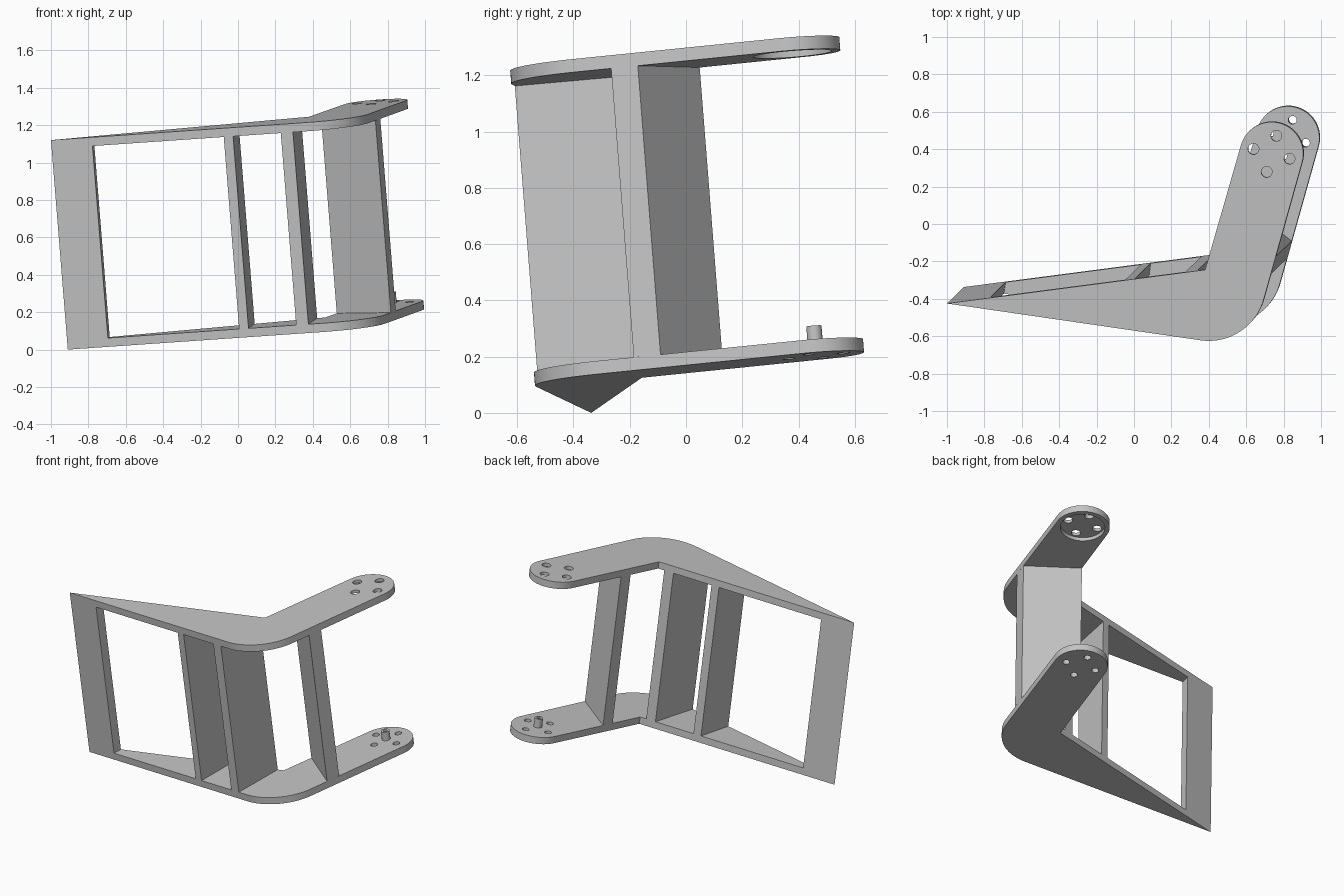
import bpy, bmesh
from math import cos, sin, radians
from mathutils import Vector

cube = bpy.data.objects.get("Cube")
if cube:
    bpy.data.objects.remove(cube, do_unlink=True)

grey = bpy.data.materials.new("light grey")
grey.use_nodes = True
colour = (0.55, 0.55, 0.55, 1)
grey.diffuse_color = colour
grey.node_tree.nodes["Principled BSDF"].inputs["Base Color"].default_value = colour

# The bracket leans: parts are drawn in plan and extruded along this axis
span = Vector((-0.09, -0.088, 1.12))
LENGTH = span.length
AXIS = span.normalized()
THICK = 0.047


def place(x, y, h):
    """Plan point on the upper surface, moved down the leaning axis to height h."""
    z = span.z - (span.x * (x + 1) + span.y * (y + 0.425)) / span.z
    return Vector((x, y, z)) + AXIS * (h - LENGTH)


def prism(name, outline, low, high):
    bm = bmesh.new()
    base = [bm.verts.new(place(x, y, low)) for x, y in outline]
    top = [bm.verts.new(place(x, y, high)) for x, y in outline]
    bm.faces.new(base[::-1])
    bm.faces.new(top)
    for i in range(len(base)):
        j = (i + 1) % len(base)
        bm.faces.new((base[i], base[j], top[j], top[i]))
    bmesh.ops.recalc_face_normals(bm, faces=bm.faces)
    mesh = bpy.data.meshes.new(name)
    bm.to_mesh(mesh)
    bm.free()
    mesh.materials.append(grey)
    obj = bpy.data.objects.new(name, mesh)
    bpy.context.collection.objects.link(obj)
    return obj


def arc(centre, radius, start, end, steps):
    angles = [radians(start + (end - start) * i / steps) for i in range(steps + 1)]
    return [(centre[0] + radius * cos(a), centre[1] + radius * sin(a)) for a in angles]


def disc(centre, radius):
    return arc(centre, radius, 0, 348.75, 31)


def cut(target, name, outline, low, high):
    cutter = prism(name, outline, low, high)
    mod = target.modifiers.new("cut", 'BOOLEAN')
    mod.operation = 'DIFFERENCE'
    mod.solver = 'EXACT'
    mod.object = cutter
    bpy.context.view_layer.objects.active = target
    bpy.ops.object.modifier_apply(modifier=mod.name)
    bpy.data.objects.remove(cutter, do_unlink=True)


# Bent plate outline: tapering leg, rounded elbow, round-ended arm
HUB = (0.735, 0.375)
TIP = (-1.0, -0.425)
INNER = (0.38, -0.245)
elbow = arc((0.4, -0.32), 0.305, -98, -16.3, 24)
outline = [TIP] + elbow + arc(HUB, 0.17, -16.3, 163.7, 32) + [INNER]


def on_line(a, b, x):
    return (x, a[1] + (b[1] - a[1]) * (x - a[0]) / (b[0] - a[0]))


def outer(x):
    return on_line(TIP, elbow[0], x)


def inner(x):
    return on_line(TIP, INNER, x)


lower = prism("lower_plate", outline, 0, THICK)
upper = prism("upper_plate", outline, LENGTH - THICK, LENGTH)

# Round pocket under the upper hub, and bolt holes through both hubs
cut(upper, "pocket_cutter", disc(HUB, 0.14), LENGTH - THICK - 0.02, LENGTH - 0.022)
for angle in (-15, 75, 165, 255):
    bolt = arc(HUB, 0.1, angle, angle, 1)[0]
    cut(upper, "hole_cutter", disc(bolt, 0.029), LENGTH - 0.1, LENGTH + 0.05)
    cut(lower, "hole_cutter", disc(bolt, 0.022), -0.05, 0.1)

# Hollow pivot pin on the lower hub
pin = prism("pivot_pin", disc(HUB, 0.027), THICK, THICK + 0.06)
cut(pin, "bore_cutter", disc(HUB, 0.013), THICK + 0.02, THICK + 0.1)

# Posts joining the two plates, flush with their edges
posts = {
    "tip_post": [TIP, outer(-0.782), inner(-0.772)],
    "middle_post": [outer(-0.08), outer(-0.03), inner(0.003), inner(-0.05)],
    "elbow_post": [outer(0.225), outer(0.29), inner(0.337), inner(0.272)],
    "arm_post": [(0.731, -0.27), (0.757, -0.175), (0.463, 0.045), (0.442, -0.03)],
}
parts = [lower, upper, pin]
for name, profile in posts.items():
    parts.append(prism(name, profile, THICK, LENGTH - THICK))

# Smooth rounded edges, keep corners sharp
bpy.ops.object.select_all(action='DESELECT')
for part in parts:
    part.select_set(True)
bpy.context.view_layer.objects.active = lower
bpy.ops.object.shade_smooth_by_angle(angle=radians(25))
